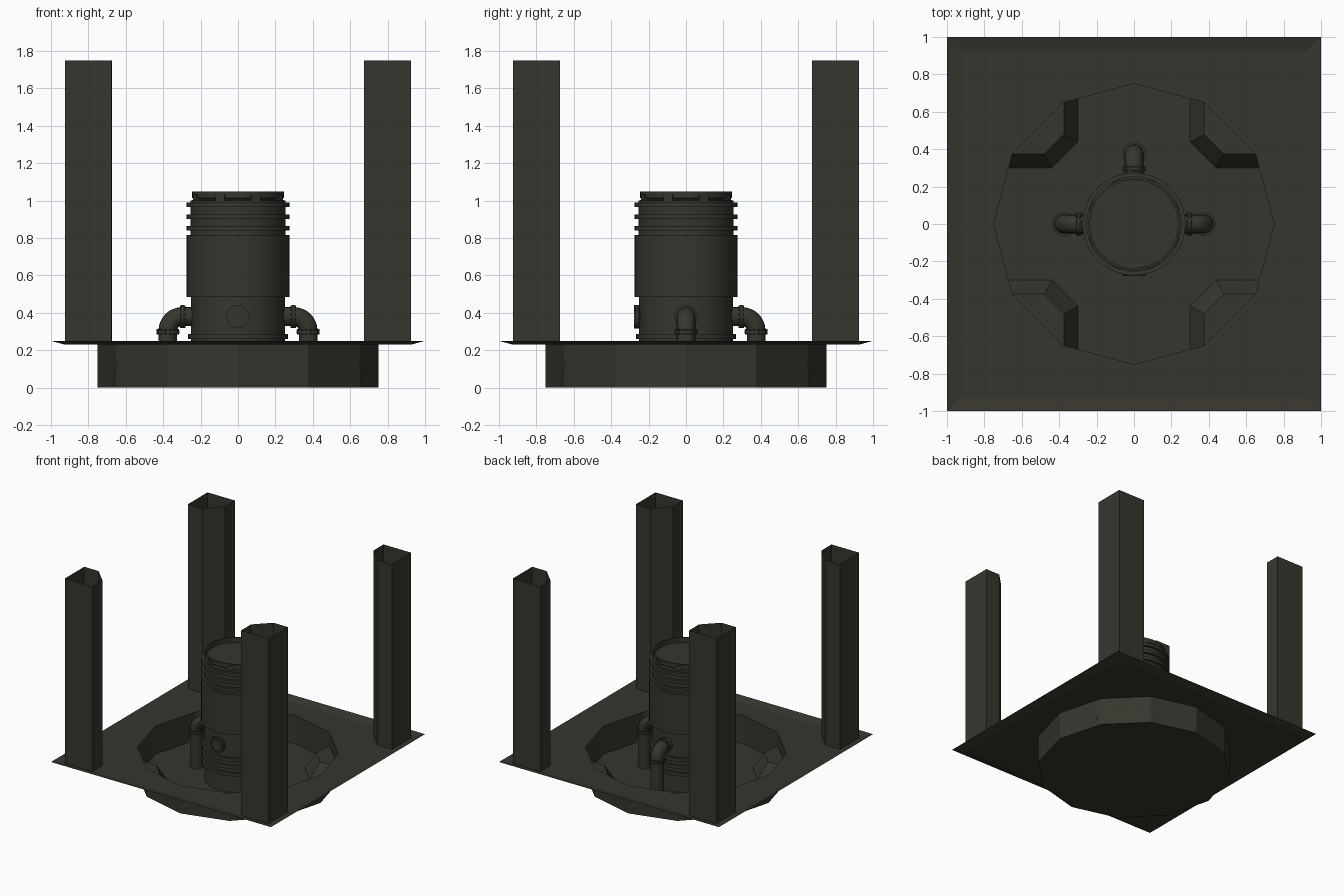
import bpy, bmesh, math
from mathutils import Vector, Matrix

if "Cube" in bpy.data.objects:
    bpy.data.objects.remove(bpy.data.objects["Cube"])

metal = bpy.data.materials.new("dark_olive_metal")
metal.diffuse_color = (0.037, 0.036, 0.027, 1)
metal.use_nodes = True
metal.node_tree.nodes["Principled BSDF"].inputs["Base Color"].default_value = metal.diffuse_color


def finish(bm, name, smooth=False, recalc=False):
    if recalc:
        bmesh.ops.recalc_face_normals(bm, faces=bm.faces)
    me = bpy.data.meshes.new(name)
    bm.to_mesh(me)
    bm.free()
    me.materials.append(metal)
    ob = bpy.data.objects.new(name, me)
    bpy.context.collection.objects.link(ob)
    if smooth:
        bpy.ops.object.select_all(action='DESELECT')
        ob.select_set(True)
        bpy.context.view_layer.objects.active = ob
        bpy.ops.object.shade_smooth_by_angle(angle=math.radians(35))
    return ob


def turn(k):
    return Matrix.Rotation(k * math.pi / 2, 4, 'Z')


def disc(bm, center, axis, r, depth, segs):
    rot = Vector((0, 0, 1)).rotation_difference(Vector(axis)).to_matrix().to_4x4()
    bmesh.ops.create_cone(bm, cap_ends=True, segments=segs, radius1=r, radius2=r,
                          depth=depth, matrix=Matrix.Translation(center) @ rot)


def flange(bm, center, axis, r=0.062, bolts=12):
    # plate with a ring of small bolts poking through it
    center, axis = Vector(center), Vector(axis)
    disc(bm, center, axis, r, 0.016, 24)
    side = axis.orthogonal().normalized()
    for i in range(bolts):
        off = Matrix.Rotation(2 * math.pi * i / bolts, 3, axis) @ side * (r - 0.007)
        disc(bm, center + off, axis, 0.008, 0.03, 6)


# base plate: thin sheet, raised sloping rim, twelve-sided hole
FLOOR, TOP = 0.0, 0.23
bm = bmesh.new()
inner = [bm.verts.new((x * 0.925, y * 0.925, TOP)) for x, y in ((1, 1), (-1, 1), (-1, -1), (1, -1))]
outer = [bm.verts.new((x, y, 0.25)) for x, y in ((1, 1), (-1, 1), (-1, -1), (1, -1))]
ring = [(0.75 * math.cos(i * math.pi / 6), 0.75 * math.sin(i * math.pi / 6)) for i in range(12)]
hole = [bm.verts.new((x, y, TOP)) for x, y in ring]
for q in range(4):
    n = (q + 1) % 4
    bm.faces.new((inner[q], outer[q], outer[n], inner[n]))
    for j in range(3):
        bm.faces.new((inner[q], hole[(q * 3 + j + 1) % 12], hole[q * 3 + j]))
    bm.faces.new((inner[q], inner[n], hole[n * 3]))
for f in bm.faces:
    f.normal_update()
    if f.normal.z < 0:
        f.normal_flip()
finish(bm, "base_plate")

# sunken pit: walls and floor
bm = bmesh.new()
hi = [bm.verts.new((x, y, TOP)) for x, y in ring]
lo = [bm.verts.new((x, y, FLOOR)) for x, y in ring]
bm.faces.new(lo)
for i in range(12):
    n = (i + 1) % 12
    bm.faces.new((hi[i], hi[n], lo[n], lo[i]))
finish(bm, "pit")

# sloped corner steps inside the pit
bm = bmesh.new()
step_top = [(0.65, 0.375), (0.48, 0.375), (0.375, 0.48), (0.375, 0.65)]
step_low = [(0.67, 0.30), (0.44, 0.30), (0.30, 0.44), (0.30, 0.67)]
for k in range(4):
    t = [bm.verts.new(turn(k) @ Vector((x, y, 0.125))) for x, y in step_top]
    b = [bm.verts.new(turn(k) @ Vector((x, y, FLOOR))) for x, y in step_low]
    bm.faces.new(t[::-1])
    for i in range(3):
        bm.faces.new((t[i], t[i + 1], b[i + 1], b[i]))
finish(bm, "pit_steps")

# four hollow corner posts, inner corner chamfered
section = [(0.925, 0.925), (0.675, 0.925), (0.675, 0.795), (0.795, 0.675), (0.925, 0.675)]
for k, name in enumerate(("back_right", "back_left", "front_left", "front_right")):
    bm = bmesh.new()
    b = [bm.verts.new(turn(k) @ Vector((x, y, TOP))) for x, y in section]
    t = [bm.verts.new(turn(k) @ Vector((x, y, 1.75))) for x, y in section]
    for i in range(5):
        n = (i + 1) % 5
        bm.faces.new((b[i], b[n], t[n], t[i]))
    finish(bm, name + "_post")

# ribbed tank, turned from a profile
profile = [(0.25, FLOOR)]
for z in (0.14, 0.20, 0.26):
    profile += [(0.25, z), (0.268, z), (0.268, z + 0.027), (0.25, z + 0.027)]
profile += [(0.25, 0.485), (0.275, 0.485), (0.275, 0.815), (0.255, 0.815)]
for z in (0.84, 0.902, 0.965):
    profile += [(0.255, z), (0.275, z), (0.275, z + 0.025), (0.255, z + 0.025)]
profile += [(0.255, 1.0), (0.235, 1.005), (0.235, 1.012), (0.245, 1.015),
            (0.245, 1.05), (0.235, 1.05), (0.235, 1.01), (0, 1.01)]
bm = bmesh.new()
vs = [bm.verts.new((r, 0, z)) for r, z in profile]
es = [bm.edges.new(p) for p in zip(vs, vs[1:])]
bmesh.ops.spin(bm, geom=vs + es, cent=(0, 0, 0), axis=(0, 0, 1), angle=2 * math.pi, steps=40)
bmesh.ops.remove_doubles(bm, verts=bm.verts, dist=0.0005)
finish(bm, "tank", True, True)

# small lugs round the tank lid
bm = bmesh.new()
for i in range(8):
    m = Matrix.Rotation((i + 0.5) * math.pi / 4, 4, 'Z') @ Matrix.Translation((0.243, 0, 1.018))
    bmesh.ops.create_cube(bm, size=1, matrix=m @ Matrix.Diagonal((0.016, 0.05, 0.036, 1)))
finish(bm, "lid_lugs")

# elbow pipes on the right, back and left, with flanges
path = [(0.24, 0.38, 0)]
for i in range(9):
    a = i * math.pi / 16
    path.append((0.30 + 0.075 * math.sin(a), 0.305 + 0.075 * math.cos(a), a))
path.append((0.375, FLOOR, math.pi / 2))
for k, name in enumerate(("right", "back", "left")):
    bm = bmesh.new()
    prev = None
    for x, z, a in path:
        cur = []
        for s in range(20):
            t = s * math.pi / 10
            n = 0.05 * math.cos(t)
            cur.append(bm.verts.new((x + n * math.sin(a), 0.05 * math.sin(t), z + n * math.cos(a))))
        if prev:
            for s in range(20):
                m = (s + 1) % 20
                bm.faces.new((prev[s], prev[m], cur[m], cur[s]))
        prev = cur
    flange(bm, (0.296, 0, 0.38), (1, 0, 0))
    flange(bm, (0.375, 0, 0.298), (0, 0, 1))
    bm.transform(turn(k))
    finish(bm, name + "_pipe", True, True)

# blanked-off outlet on the front
bm = bmesh.new()
flange(bm, (0, -0.263, 0.38), (0, -1, 0), 0.062, 16)
disc(bm, (0, -0.25, 0.38), (0, -1, 0), 0.045, 0.05, 24)
finish(bm, "front_outlet", True, True)
